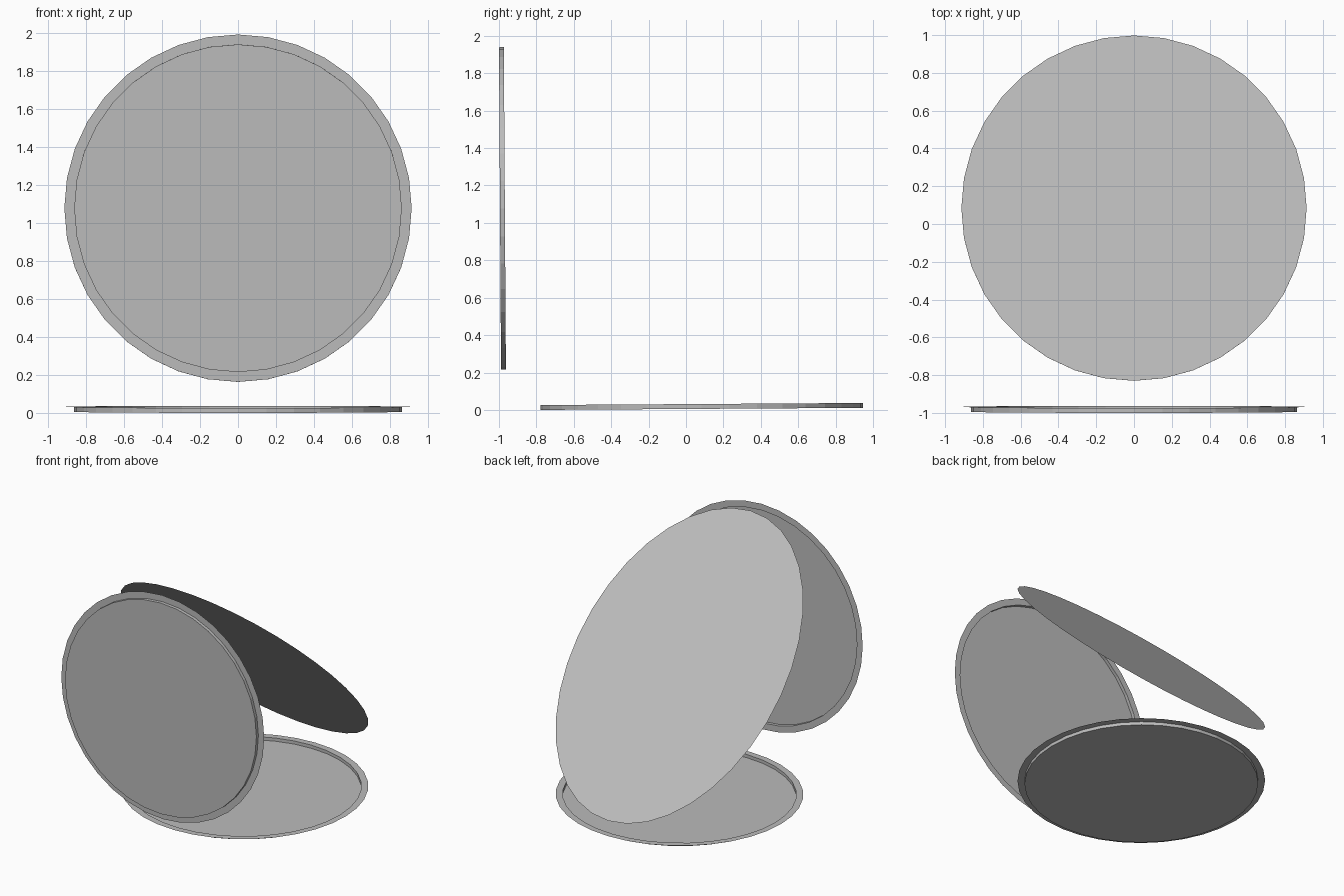
import bpy, bmesh
from math import pi, radians
from mathutils import Matrix

cube = bpy.data.objects.get("Cube")
if cube:
    bpy.data.objects.remove(cube)

SIDES = 36
RIM, BODY, DEPTH = 0.914, 0.862, 0.026
TILT = radians(0.37)

grey = bpy.data.materials.new("plain_grey")
grey.use_nodes = True
colour = (0.5, 0.5, 0.5, 1)
grey.diffuse_color = colour
grey.node_tree.nodes["Principled BSDF"].inputs["Base Color"].default_value = colour


def add_object(name, bm, location, tilt):
    """Turn a bmesh into a flat-shaded grey object."""
    mesh = bpy.data.meshes.new(name)
    bm.to_mesh(mesh)
    bm.free()
    mesh.materials.append(grey)
    obj = bpy.data.objects.new(name, mesh)
    obj.location = location
    obj.rotation_euler.x = tilt
    bpy.context.collection.objects.link(obj)
    return obj


def ring_step(bm, edges, scale, lift):
    """Extrude an open loop, then scale and lift the new one."""
    geom = bmesh.ops.extrude_edge_only(bm, edges=edges)["geom"]
    verts = [g for g in geom if isinstance(g, bmesh.types.BMVert)]
    for v in verts:
        v.co.x *= scale
        v.co.y *= scale
        v.co.z += lift
    return [e for e in bm.edges if e.is_boundary and all(v in verts for v in e.verts)]


def dish(name, location, tilt):
    """Shallow round pan: flat base, short wall and thin outer flange."""
    bm = bmesh.new()
    bmesh.ops.create_circle(bm, cap_ends=True, segments=SIDES, radius=BODY)
    edges = ring_step(bm, bm.edges[:], 1, DEPTH)
    ring_step(bm, edges, RIM / BODY, 0)
    bmesh.ops.recalc_face_normals(bm, faces=bm.faces[:])
    return add_object(name, bm, location, tilt)


# Lower pan opens upward, upright pan opens to the back
dish("lower_dish", (0, 0.084, 0.0056), TILT)
dish("upright_dish", (0, -0.9944, 1.077), TILT - pi / 2)

# Sloping oval sheet spanning both pans
bm = bmesh.new()
bmesh.ops.create_circle(bm, cap_ends=True, segments=SIDES, radius=RIM,
                        matrix=Matrix.Diagonal((1, 2 ** 0.5, 1, 1)))
add_object("sloping_mirror", bm, (0, 0.084, 1.077), -pi / 4)
